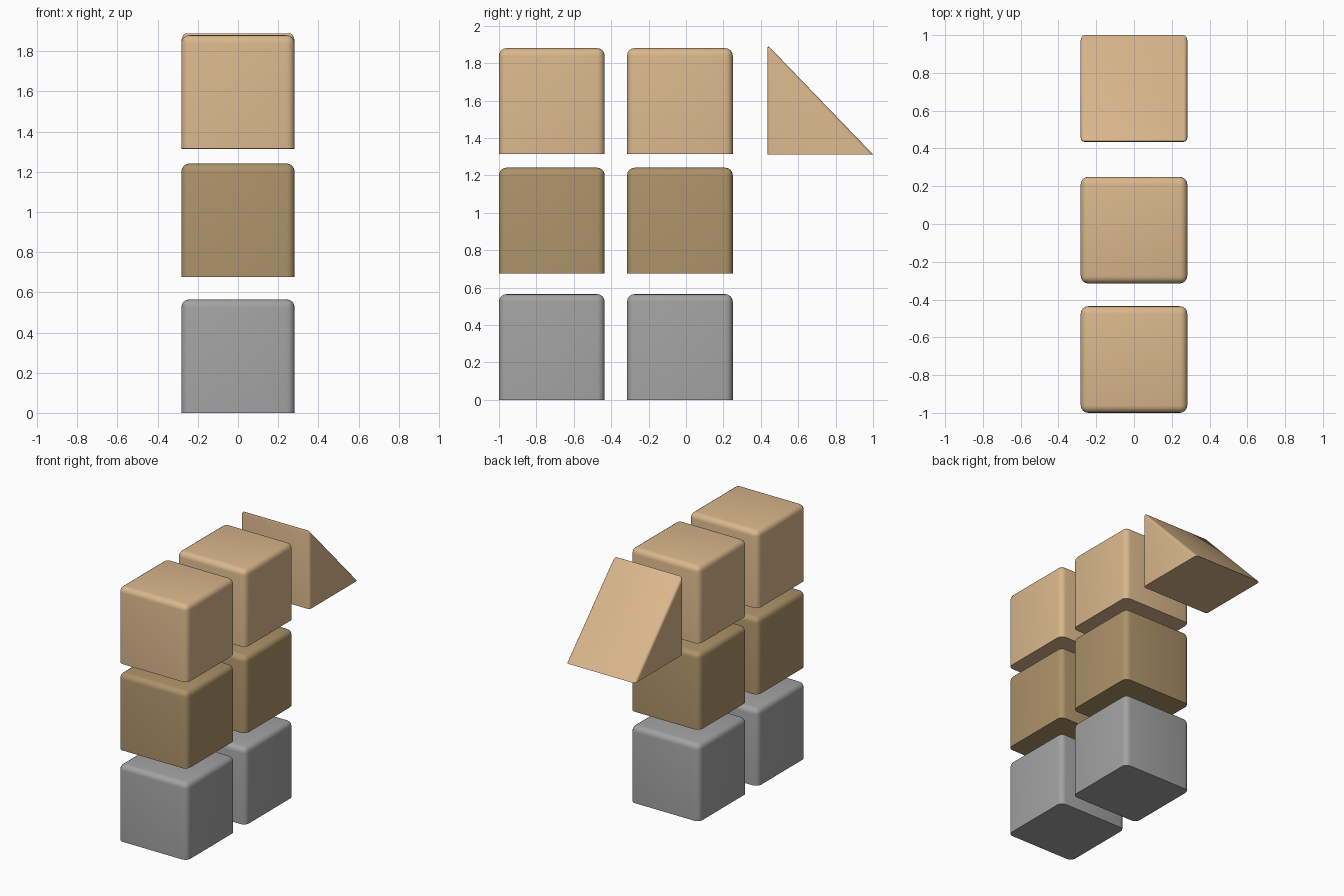
import bpy, bmesh, math

if "Cube" in bpy.data.objects:
    bpy.data.objects.remove(bpy.data.objects["Cube"])

H = 0.282   # half width of a block
S = 0.565   # block size


def material(name, rgb):
    lin = [((c / 255 + 0.055) / 1.055) ** 2.4 for c in rgb]
    m = bpy.data.materials.new(name)
    m.diffuse_color = (*lin, 1)
    m.use_nodes = True
    m.node_tree.nodes["Principled BSDF"].inputs["Base Color"].default_value = m.diffuse_color
    return m


tan = material("tan", (218, 183, 140))
olive = material("olive_brown", (172, 146, 105))
grey = material("grey", (162, 162, 162))


def rounded_prism(name, profile, mat, radius):
    """Extrude a y-z profile across x and round every edge except those on the base."""
    bm = bmesh.new()
    base_z = min(z for y, z in profile)
    face = bm.faces.new([bm.verts.new((-H, y, z)) for y, z in profile])
    ext = bmesh.ops.extrude_face_region(bm, geom=[face])
    moved = [v for v in ext["geom"] if isinstance(v, bmesh.types.BMVert)]
    bmesh.ops.translate(bm, verts=moved, vec=(2 * H, 0, 0))
    bmesh.ops.recalc_face_normals(bm, faces=bm.faces)
    edges = [e for e in bm.edges if any(v.co.z > base_z + 0.01 for v in e.verts)]
    bmesh.ops.bevel(bm, geom=edges, offset=radius, offset_type='OFFSET',
                    segments=4, profile=0.5, affect='EDGES', clamp_overlap=True)
    bmesh.ops.recalc_face_normals(bm, faces=bm.faces)
    mesh = bpy.data.meshes.new(name)
    bm.to_mesh(mesh)
    bm.free()
    mesh.materials.append(mat)
    ob = bpy.data.objects.new(name, mesh)
    bpy.context.collection.objects.link(ob)
    bpy.ops.object.select_all(action='DESELECT')
    ob.select_set(True)
    bpy.context.view_layer.objects.active = ob
    bpy.ops.object.shade_smooth_by_angle(angle=math.radians(35))
    return ob


# Two columns of three separated blocks
for level, z, mat in (("lower", 0, grey), ("middle", 0.676, olive), ("upper", 1.315, tan)):
    for column, y in (("front", -1.0), ("rear", -0.315)):
        rounded_prism(f"{level}_{column}_block",
                      [(y, z), (y + S, z), (y + S, z + S), (y, z + S)], mat, 0.04)

# Floating wedge behind the upper blocks
rounded_prism("upper_wedge", [(0.435, 1.312), (1.0, 1.312), (0.435, 1.898)], tan, 0.02)
